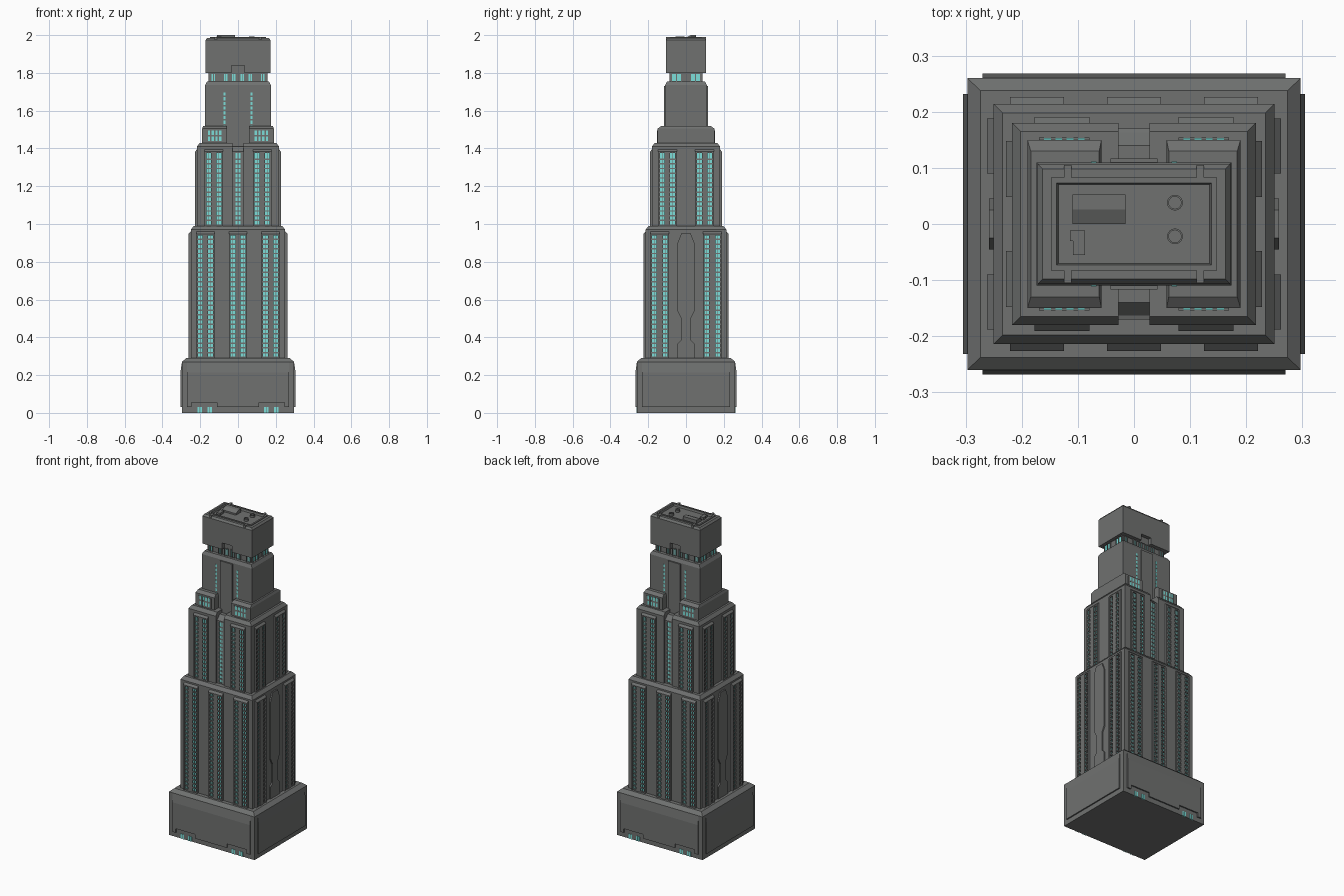
import bpy, bmesh, math

if "Cube" in bpy.data.objects:
    bpy.data.objects.remove(bpy.data.objects["Cube"])


def material(name, rgb):
    m = bpy.data.materials.new(name)
    m.diffuse_color = (*rgb, 1)
    m.use_nodes = True
    m.node_tree.nodes["Principled BSDF"].inputs["Base Color"].default_value = m.diffuse_color
    return m


GREY = material("concrete grey", (0.16, 0.165, 0.162))
CYAN = material("cyan glass", (0.20, 0.74, 0.70))
FACES = range(4)  # 0 front, 1 right, 2 back, 3 left
FRONT_BACK, SIDES = (0, 2), (1, 3)


def place(face, u, d, z):
    """u runs along a facade, d is the distance outward from the centre."""
    return [(u, -d, z), (d, u, z), (-u, d, z), (-d, -u, z)][face]


def rings(bm, loops):
    """Loft through closed loops of points and cap both ends."""
    vs = [[bm.verts.new(p) for p in loop] for loop in loops]
    n = len(vs[0])
    for a, b in zip(vs, vs[1:]):
        for i in range(n):
            j = (i + 1) % n
            bm.faces.new((a[i], a[j], b[j], b[i]))
    bm.faces.new(vs[0][::-1])
    bm.faces.new(vs[-1])


def box(bm, face, u0, u1, d0, d1, z0, z1):
    rings(bm, [[place(face, u, d, z) for u, d in
                ((u0, d0), (u1, d0), (u1, d1), (u0, d1))] for z in (z0, z1)])


def profile(bm, face, u0, u1, dz):
    """Sweep a depth/height profile along the facade."""
    rings(bm, [[place(face, u, d, z) for d, z in dz] for u in (u0, u1)])


def plate(bm, face, uz, d0, d1):
    """Extrude a facade outline outward."""
    rings(bm, [[place(face, u, d, z) for u, z in uz] for d in (d0, d1)])


def tier(bm, levels):
    """Stack of rectangles given as (x0, x1, half depth, z)."""
    rings(bm, [[(x0, -y, z), (x1, -y, z), (x1, y, z), (x0, y, z)]
               for x0, x1, y, z in levels])


def finish(name, bm, mat):
    bmesh.ops.recalc_face_normals(bm, faces=bm.faces[:])
    me = bpy.data.meshes.new(name)
    bm.to_mesh(me)
    bm.free()
    me.materials.append(mat)
    bpy.context.collection.objects.link(bpy.data.objects.new(name, me))


def bay(wall, glass, face, uc, half, z0, z1, d, depth, cols, cw, pitch, cap=0.02):
    """Projecting window bay: piers, spandrels, mullions, sloped cap and glass behind."""
    edge = uc - half
    for c in cols:
        a, b = uc + c - cw / 2, uc + c + cw / 2
        box(wall, face, edge, a, d - 0.005, d + depth, z0, z1)
        edge = b
        box(glass, face, a, b, d - 0.004, d + 0.003, z0, z1)
        if cw > 0.02:
            m = (a + b) / 2
            box(wall, face, m - 0.0015, m + 0.0015, d - 0.005, d + depth * 0.7, z0, z1)
        for i in range(round((z1 - z0) / pitch)):
            z = z0 + i * pitch
            box(wall, face, a, b, d - 0.005, d + depth * 0.8, z, z + pitch * 0.3)
    box(wall, face, edge, uc + half, d - 0.005, d + depth, z0, z1)
    if cap:
        profile(wall, face, uc - half, uc + half,
                [(d - 0.005, z1), (d + depth, z1), (d + depth, z1 + 0.008),
                 (d, z1 + cap), (d - 0.005, z1 + cap)])


# Base podium
bm = bmesh.new()
tier(bm, [(-0.297, 0.297, 0.26, 0), (-0.297, 0.297, 0.26, 0.27), (-0.274, 0.274, 0.238, 0.29)])
finish("podium", bm, GREY)

# Podium facade panels, with door openings front and back
bm, gl = bmesh.new(), bmesh.new()
for f in FACES:
    fb = f in FRONT_BACK
    w, d, out = (0.27, 0.26, 0.268) if fb else (0.232, 0.297, 0.305)
    profile(bm, f, -w, w, [(d - 0.01, 0.055), (out, 0.055), (out, 0.215), (d, 0.268), (d - 0.01, 0.268)])
    for a, b in ([(-0.27, -0.245), (-0.11, 0.11), (0.245, 0.27)] if fb else [(-w, w)]):
        box(bm, f, a, b, d - 0.01, out, 0.03, 0.055)
    if fb:
        for u in (-0.203, -0.15, 0.15, 0.203):
            for s in (-0.007, 0.007):
                box(gl, f, u + s - 0.005, u + s + 0.005, d - 0.005, d + 0.003, 0, 0.03)
finish("podium_panels", bm, GREY)
finish("podium_door_glass", gl, CYAN)

# Lower tower
bm = bmesh.new()
tier(bm, [(-0.25, 0.25, 0.214, 0.28), (-0.25, 0.25, 0.214, 0.97), (-0.234, 0.234, 0.198, 0.99)])
finish("lower_tower", bm, GREY)
bm, gl = bmesh.new(), bmesh.new()
for f in FRONT_BACK:
    for u in (-0.173, 0, 0.173):
        bay(bm, gl, f, u, 0.048, 0.29, 0.94, 0.214, 0.012, (-0.027, 0.027), 0.025, 0.025)
for f in SIDES:
    for u in (-0.139, 0.139):
        bay(bm, gl, f, u, 0.049, 0.29, 0.94, 0.25, 0.012, (-0.029, 0.029), 0.025, 0.025)
finish("lower_tower_bays", bm, GREY)
finish("lower_tower_glass", gl, CYAN)

# Shaped relief strip on each side of the lower tower
bm = bmesh.new()
half = [(0.045, 0.285), (0.045, 0.365), (0.025, 0.385), (0.025, 0.50), (0.045, 0.54),
        (0.045, 0.90), (0.025, 0.95)]
for f in SIDES:
    plate(bm, f, half + [(-u, z) for u, z in half[::-1]], 0.245, 0.258)
finish("side_relief_strips", bm, GREY)

# Middle tower: two halves and a recessed centre
bm = bmesh.new()
for s in (-1, 1):
    tier(bm, [(s * 0.028, s * 0.217, 0.18, 0.98), (s * 0.028, s * 0.217, 0.18, 1.41),
              (s * 0.028, s * 0.202, 0.165, 1.43)])
profile(bm, 0, -0.03, 0.03, [(0.163, 0.98), (0.163, 1.385), (0.14, 1.41),
                             (-0.14, 1.41), (-0.163, 1.385), (-0.163, 0.98)])
finish("middle_tower", bm, GREY)
bm, gl = bmesh.new(), bmesh.new()
for f in FRONT_BACK:
    for u in (-0.128, 0.128):
        bay(bm, gl, f, u, 0.049, 0.99, 1.375, 0.18, 0.011, (-0.027, 0.027), 0.025, 0.025)
    bay(bm, gl, f, 0, 0.028, 0.99, 1.375, 0.163, 0.007, (0,), 0.024, 0.025, 0.01)
for f in SIDES:
    for u in (-0.098, 0.098):
        bay(bm, gl, f, u, 0.05, 0.99, 1.375, 0.217, 0.011, (-0.027, 0.027), 0.025, 0.025)
finish("middle_tower_bays", bm, GREY)
finish("middle_tower_glass", gl, CYAN)

# Shoulder blocks either side of the upper tower
bm, gl = bmesh.new(), bmesh.new()
for s in (-1, 1):
    tier(bm, [(s * 0.058, s * 0.19, 0.15, 1.42), (s * 0.058, s * 0.19, 0.15, 1.505),
              (s * 0.062, s * 0.184, 0.13, 1.52)])
    for f in FRONT_BACK:
        bay(bm, gl, f, s * 0.124, 0.045, 1.43, 1.495, 0.15, 0.004,
            (-0.03, -0.01, 0.01, 0.03), 0.012, 0.0325, 0)
finish("shoulders", bm, GREY)
finish("shoulder_glass", gl, CYAN)

# Upper tower with centre panel and window slits
bm, gl = bmesh.new(), bmesh.new()
tier(bm, [(-0.174, 0.174, 0.11, 1.40), (-0.174, 0.174, 0.11, 1.735), (-0.163, 0.163, 0.1, 1.755)])
for f in FRONT_BACK:
    box(bm, f, -0.042, 0.042, 0.1, 0.117, 1.40, 1.73)
    for u in (-0.072, 0.072):
        for i in range(8):
            box(gl, f, u - 0.005, u + 0.005, 0.105, 0.1115, 1.505 + i * 0.025, 1.522 + i * 0.025)
finish("upper_tower", bm, GREY)
finish("upper_tower_slits", gl, CYAN)

# Glazed neck below the crown
bm, gl = bmesh.new(), bmesh.new()
tier(bm, [(-0.15, 0.15, 0.08, 1.74), (-0.15, 0.15, 0.08, 1.81)])
for f in FACES:
    d, us = (0.08, (-0.13, -0.065, -0.022, 0.022, 0.065, 0.13)) if f in FRONT_BACK else (0.15, (-0.05, 0.05))
    w = 0.011 if f in FRONT_BACK else 0.025
    for u in us:
        box(gl, f, u - w, u + w, d - 0.005, d + 0.003, 1.758, 1.795)
        for e in (-w, 0, w):
            box(bm, f, u + e - 0.002, u + e + 0.002, d - 0.005, d + 0.007, 1.75, 1.805)
finish("neck", bm, GREY)
finish("neck_glass", gl, CYAN)

# Crown block with a notch front and back, and a parapet
bm = bmesh.new()
q = [(-0.172, -0.107), (-0.035, -0.107), (-0.035, -0.085), (0.035, -0.085), (0.035, -0.107), (0.172, -0.107)]
q += [(-x, -y) for x, y in q]
rings(bm, [[(x, y, z) for x, y in q] for z in (1.80, 1.84)])
tier(bm, [(-x, x, y, z) for x, y, z in
          ((0.172, 0.107, 1.84), (0.172, 0.107, 1.973), (0.163, 0.098, 1.985),
           (0.148, 0.083, 1.985), (0.148, 0.083, 1.99), (0.138, 0.073, 1.99),
           (0.135, 0.07, 1.978))])
for f in FRONT_BACK:
    for u in (-0.118, 0.118):
        box(bm, f, u - 0.007, u + 0.007, 0.08, 0.105, 1.96, 1.99)
finish("crown", bm, GREY)

# Rooftop plant: sloped shed, small unit and two vents
bm = bmesh.new()
profile(bm, 0, -0.11, -0.015, [(0, 1.97), (0, 1.988), (-0.026, 2.0), (-0.053, 2.0), (-0.053, 1.97)])
box(bm, 0, -0.109, -0.087, 0.012, 0.055, 1.97, 1.992)
box(bm, 0, -0.114, -0.1, 0.012, 0.03, 1.97, 1.992)
for y in (0.038, -0.022):
    circle = [(math.cos(i * math.pi / 8), math.sin(i * math.pi / 8)) for i in range(16)]
    rings(bm, [[(0.073 + r * c, y + r * s, z) for c, s in circle] for r, z in
               ((0.014, 1.97), (0.014, 1.992), (0.011, 1.992), (0.011, 1.985))])
finish("rooftop_plant", bm, GREY)
